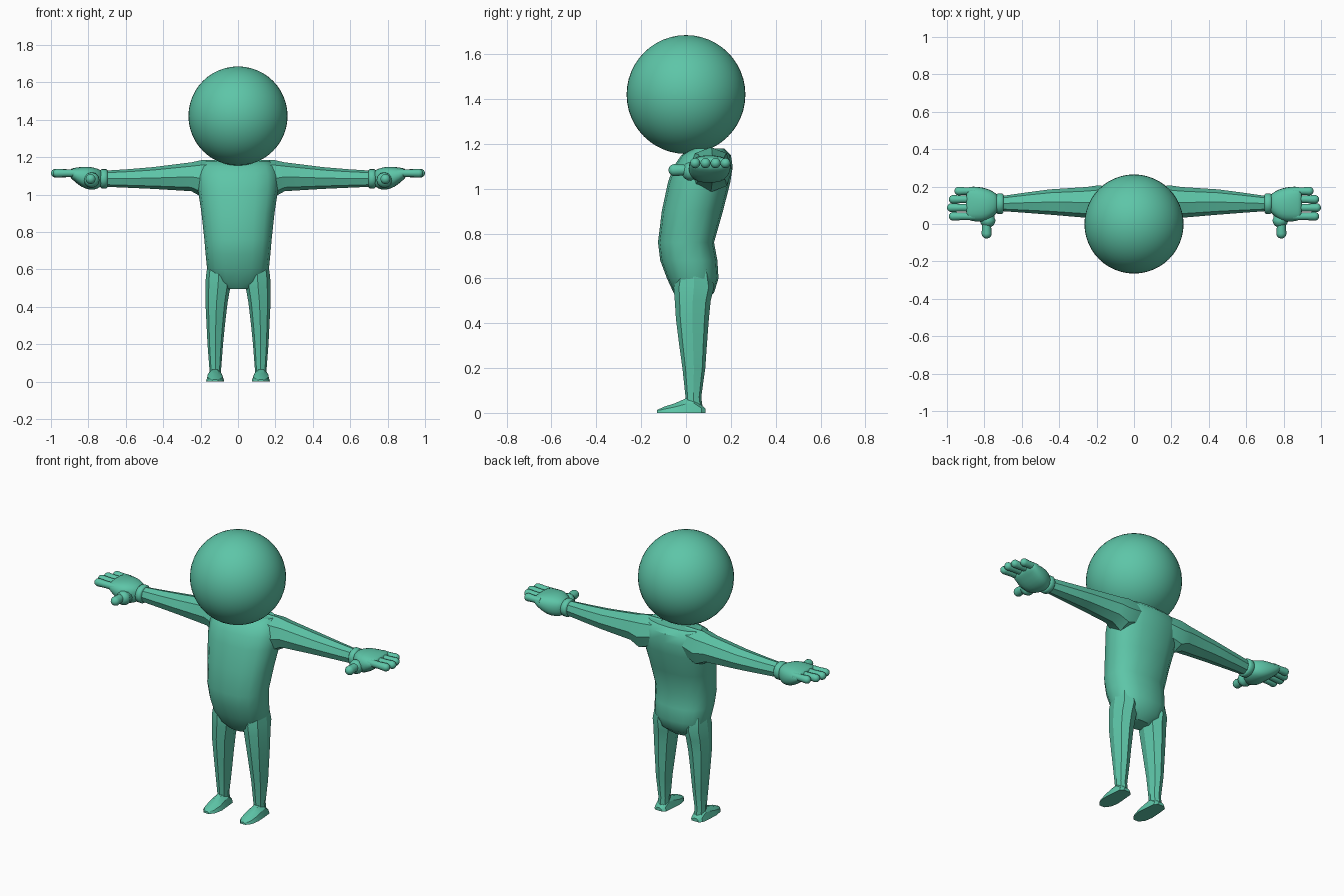
import bpy, bmesh, math

cube = bpy.data.objects.get("Cube")
if cube:
    bpy.data.objects.remove(cube, do_unlink=True)

green = bpy.data.materials.new("sea_green")
green.use_nodes = True
COLOUR = (0.11, 0.56, 0.39, 1)
green.diffuse_color = COLOUR
green.node_tree.nodes["Principled BSDF"].inputs["Base Color"].default_value = COLOUR


def finish(obj, mirror=True, smooth=0, angle=30):
    """Colour, shade and optionally mirror a part."""
    obj.data.materials.append(green)
    bpy.ops.object.select_all(action='DESELECT')
    obj.select_set(True)
    bpy.context.view_layer.objects.active = obj
    bpy.ops.object.shade_smooth_by_angle(angle=math.radians(angle))
    if smooth:
        obj.modifiers.new("Soften", 'SUBSURF').levels = smooth
        obj.modifiers["Soften"].render_levels = smooth
    if mirror:
        obj.modifiers.new("Mirror", 'MIRROR')


def loft(name, axis, rings, sides=8, power=1.0, floor=None, **kw):
    """Skin rings (position, a0, a1, b0, b1) stacked along one axis."""
    bm = bmesh.new()
    loops = []
    for pos, a0, a1, b0, b1 in rings:
        loop = []
        for i in range(sides):
            t = math.tau * i / sides
            c, s = math.cos(t), math.sin(t)
            a = (a0 + a1) / 2 + (a1 - a0) / 2 * math.copysign(abs(c) ** power, c)
            b = (b0 + b1) / 2 + (b1 - b0) / 2 * math.copysign(abs(s) ** power, s)
            co = {'x': (pos, a, b), 'y': (a, pos, b), 'z': (a, b, pos)}[axis]
            if floor is not None:
                co = (co[0], co[1], max(co[2], floor))
            loop.append(bm.verts.new(co))
        loops.append(loop)
    for low, high in zip(loops, loops[1:]):
        for i in range(sides):
            j = (i + 1) % sides
            bm.faces.new((low[i], low[j], high[j], high[i]))
    bm.faces.new(loops[0])
    bm.faces.new(loops[-1])
    bmesh.ops.recalc_face_normals(bm, faces=bm.faces)
    mesh = bpy.data.meshes.new(name)
    bm.to_mesh(mesh)
    bm.free()
    obj = bpy.data.objects.new(name, mesh)
    bpy.context.collection.objects.link(obj)
    finish(obj, **kw)


def digit(name, axis, start, end, a, b, r):
    """Rounded finger with a soft tip at its end."""
    d = math.copysign(1, end - start)
    steps = [(start, r * 0.9), ((start + end) / 2, r * 0.88)]
    for k in range(5):
        t = math.pi / 2 * k / 4.3
        steps.append((end - d * r * (1 - math.sin(t)), r * math.cos(t)))
    loft(name, axis, [(p, a - q, a + q, b - q, b + q) for p, q in steps],
         sides=12, angle=60)


# Head
bpy.ops.mesh.primitive_uv_sphere_add(segments=48, ring_count=24, radius=0.265,
                                     location=(0, 0, 1.42))
bpy.context.object.name = "head"
finish(bpy.context.object, mirror=False)

# Torso: height, half width, front, back
torso = [(0.495, 0.07, -0.02, 0.08), (0.535, 0.135, -0.055, 0.125),
         (0.60, 0.165, -0.085, 0.145), (0.68, 0.173, -0.115, 0.14),
         (0.76, 0.18, -0.125, 0.125), (0.90, 0.195, -0.108, 0.165),
         (1.03, 0.215, -0.08, 0.198), (1.10, 0.215, -0.055, 0.208),
         (1.15, 0.20, -0.02, 0.20), (1.18, 0.17, 0.03, 0.17)]
loft("torso", 'z', [(z, -w, w, f, b) for z, w, f, b in torso],
     sides=16, power=0.85, mirror=False, angle=35)

# Legs
loft("leg", 'z', [(0.02, 0.09, 0.155, 0.0, 0.075), (0.07, 0.09, 0.153, -0.002, 0.068),
                  (0.20, 0.08, 0.163, -0.016, 0.086), (0.30, 0.07, 0.168, -0.03, 0.093),
                  (0.42, 0.056, 0.174, -0.045, 0.102), (0.50, 0.042, 0.174, -0.05, 0.11),
                  (0.56, 0.035, 0.172, -0.055, 0.125), (0.64, 0.05, 0.16, -0.04, 0.11)],
     sides=8, power=0.9)

# Feet, flat on the ground
foot = [(0.087, 0.10, 0.145, 0.02), (0.07, 0.083, 0.163, 0.035),
        (0.035, 0.08, 0.167, 0.075), (0.0, 0.077, 0.17, 0.068),
        (-0.05, 0.073, 0.172, 0.045), (-0.10, 0.082, 0.164, 0.028),
        (-0.13, 0.105, 0.14, 0.013)]
loft("foot", 'y', [(y, l, r, -h, h) for y, l, r, h in foot], sides=10, floor=0.0)

# Arms
loft("arm", 'x', [(0.08, 0.03, 0.19, 1.03, 1.185), (0.19, 0.015, 0.207, 0.985, 1.185),
                  (0.25, 0.033, 0.198, 1.018, 1.172), (0.45, 0.05, 0.185, 1.03, 1.147),
                  (0.58, 0.06, 0.168, 1.036, 1.136), (0.72, 0.07, 0.148, 1.042, 1.127)],
     sides=8, power=0.9)

# Wrist bands
loft("wrist_band", 'x', [(0.698, 0.062, 0.158, 1.04, 1.13), (0.705, 0.054, 0.164, 1.033, 1.137),
                         (0.728, 0.054, 0.164, 1.033, 1.137), (0.736, 0.062, 0.158, 1.04, 1.13)],
     sides=16, angle=60)

# Palms
loft("palm", 'x', [(0.72, 0.07, 0.15, 1.05, 1.125), (0.75, 0.04, 0.175, 1.028, 1.14),
                   (0.79, 0.008, 0.195, 1.02, 1.152), (0.84, 0.008, 0.203, 1.038, 1.15),
                   (0.88, 0.016, 0.203, 1.075, 1.143), (0.90, 0.025, 0.195, 1.09, 1.137)],
     sides=12, power=0.75, smooth=1, angle=180)

# Fingers and thumbs
for name, y, tip in (("index_finger", 0.041, 0.99), ("middle_finger", 0.087, 1.0),
                     ("ring_finger", 0.132, 0.99), ("little_finger", 0.176, 0.96)):
    digit(name, 'x', 0.85, tip, y, 1.114, 0.023)
digit("thumb", 'y', 0.06, -0.078, 0.788, 1.083, 0.027)
digit("thumb_base", 'y', 0.08, -0.02, 0.782, 1.077, 0.042)
